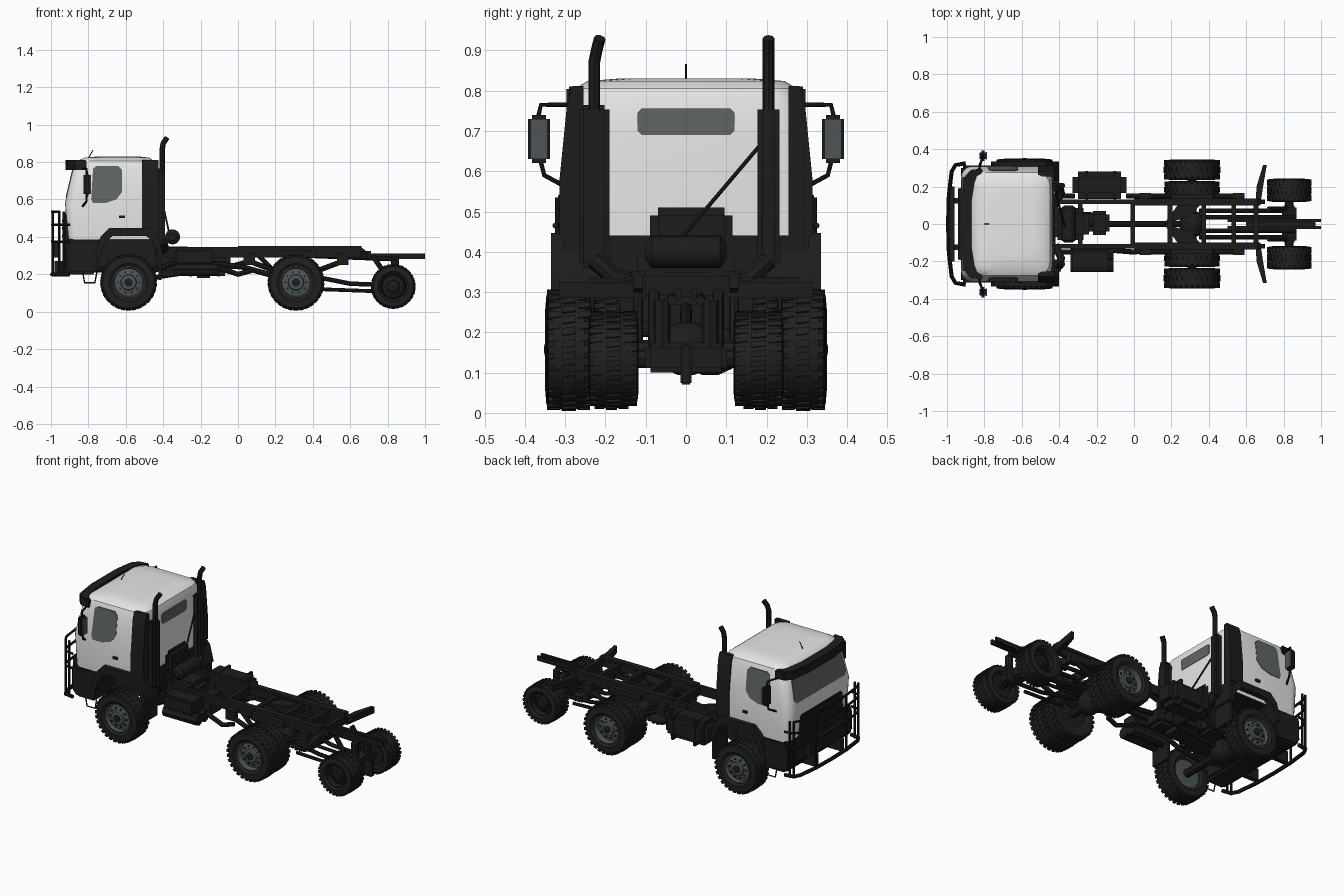
import bpy, bmesh, math
from mathutils import Vector

if "Cube" in bpy.data.objects:
    bpy.data.objects.remove(bpy.data.objects["Cube"])

def material(name, c):
    m = bpy.data.materials.new(name)
    m.diffuse_color = (*c, 1)
    m.use_nodes = True
    m.node_tree.nodes["Principled BSDF"].inputs["Base Color"].default_value = m.diffuse_color
    return m

WHITE = material("cab white", (0.81, 0.81, 0.81))
BLACK = material("chassis black", (0.012, 0.012, 0.012))
TYRE = material("tyre black", (0.015, 0.015, 0.015))
GLASS = material("window grey", (0.115, 0.128, 0.128))
RIM = material("rim grey", (0.075, 0.09, 0.092))

def finish(name, bm, *mats):
    bmesh.ops.recalc_face_normals(bm, faces=bm.faces)
    me = bpy.data.meshes.new(name)
    bm.to_mesh(me)
    bm.free()
    for m in mats:
        me.materials.append(m)
    ob = bpy.data.objects.new(name, me)
    bpy.context.collection.objects.link(ob)
    return ob

def prism(name, pts, axis, a, b, mat, bevel=0.0):
    """Extrude a 2D outline along an axis: x->(y,z), y->(x,z), z->(x,y)."""
    put = {'x': lambda p, t: (t, p[0], p[1]), 'y': lambda p, t: (p[0], t, p[1]),
           'z': lambda p, t: (p[0], p[1], t)}[axis]
    bm = bmesh.new()
    lo = [bm.verts.new(put(p, a)) for p in pts]
    hi = [bm.verts.new(put(p, b)) for p in pts]
    bm.faces.new(lo)
    bm.faces.new(hi)
    for i in range(len(pts)):
        j = (i + 1) % len(pts)
        bm.faces.new((lo[i], lo[j], hi[j], hi[i]))
    if bevel:
        bmesh.ops.bevel(bm, geom=bm.edges[:], offset=bevel, segments=2, affect='EDGES')
    return finish(name, bm, mat)

def box(name, x0, x1, y0, y1, z0, z1, mat=BLACK, bevel=0.0):
    return prism(name, [(x0, y0), (x1, y0), (x1, y1), (x0, y1)], 'z', z0, z1, mat, bevel)

def tube(name, pts, r, mat=BLACK):
    cu = bpy.data.curves.new(name, 'CURVE')
    cu.dimensions = '3D'
    cu.bevel_depth, cu.bevel_resolution, cu.use_fill_caps = r, 2, True
    sp = cu.splines.new('POLY')
    sp.points.add(len(pts) - 1)
    for p, c in zip(sp.points, pts):
        p.co = (*c, 1)
    cu.materials.append(mat)
    ob = bpy.data.objects.new(name, cu)
    bpy.context.collection.objects.link(ob)
    return ob

def lathe(name, prof, x, z, mat, y=0, s=1, n=40, ring=False):
    """Spin (radius, offset) points about an axle parallel to y; ring leaves the middle open."""
    bm = bmesh.new()
    rings = [[bm.verts.new((x + r * math.cos(math.tau * k / n), y + s * o,
                            z + r * math.sin(math.tau * k / n))) for k in range(n)] for r, o in prof]
    for A, B in zip(rings, rings[1:] + ([rings[0]] if ring else [])):
        for k in range(n):
            j = (k + 1) % n
            bm.faces.new((A[k], A[j], B[j], B[k]))
    if not ring:
        bm.faces.new(rings[0])
        bm.faces.new(rings[-1])
    return finish(name, bm, mat)

def wheel(name, x, z, R, y, w, s, rim, dish):
    """Tyre with tread lugs and a bolted rim; y is the tyre's middle."""
    h, ri, t = w / 2, R * 0.56, R - 0.005
    lathe(name + "_tyre", [(ri, -h * .8), (ri * 1.2, -h), (t * .93, -h * .95), (t, -h * .7), (t, h * .7),
                           (t * .93, h * .95), (ri * 1.2, h), (ri, h * .8)], x, z, TYRE, y, s, 48, True)
    bm = bmesh.new()
    n = 30
    for k in range(n):
        for row in (-1, 0, 1):
            a = math.tau * (k + 0.5 * (row == 0)) / n
            c, d = (row * h * .66, h * .27) if row else (0, h * .3)
            vs = []
            for r in (t * .95, R if row == 0 else R - .002):
                for da, dy in ((-.075, -1), (.045, -1), (.075, 1), (-.045, 1)):
                    vs.append(bm.verts.new((x + r * math.cos(a + da), y + c + dy * d, z + r * math.sin(a + da))))
            for f in ((0, 1, 2, 3), (4, 5, 6, 7), (0, 1, 5, 4), (1, 2, 6, 5), (2, 3, 7, 6), (3, 0, 4, 7)):
                bm.faces.new([vs[i] for i in f])
    finish(name + "_tread", bm, TYRE)
    lathe(name + "_rim", [(ri, -h * .7), (ri * 1.02, h * .82), (ri * .95, h * .86), (ri * .88, dish),
                          (ri * .5, dish + .008), (ri * .46, dish + .02), (ri * .2, dish + .024)], x, z, rim, y, s)
    for k in range(10):
        a = math.tau * k / 10
        lathe(name + "_bolt", [(.005, dish), (.005, dish + .013)], x + ri * .66 * math.cos(a),
              z + ri * .66 * math.sin(a), BLACK, y, s, 6)
    lathe(name + "_hub_cap", [(ri * .26, dish), (ri * .26, dish + .027), (ri * .1, dish + .03)], x, z, BLACK, y, s, 16)

# Cab shell: rounded plan sections (z, front x, rear x, half width, corner radius)
secs = [(.385, -.905, -.435, .303, .04), (.44, -.912, -.435, .306, .05), (.58, -.925, -.432, .308, .06),
        (.68, -.902, -.435, .298, .06), (.77, -.88, -.44, .286, .06), (.806, -.858, -.45, .275, .07),
        (.824, -.82, -.475, .245, .07), (.83, -.75, -.53, .17, .07)]
bm = bmesh.new()
rings = []
for z, x0, x1, w, r in secs:
    ring = []
    for cx, cy, a0 in ((x1 - r, w - r, 0), (x0 + r, w - r, 90), (x0 + r, r - w, 180), (x1 - r, r - w, 270)):
        for k in range(6):
            a = math.radians(a0 + 18 * k)
            ring.append(bm.verts.new((cx + r * math.cos(a), cy + r * math.sin(a), z)))
    rings.append(ring)
for A, B in zip(rings, rings[1:]):
    for k in range(24):
        j = (k + 1) % 24
        bm.faces.new((A[k], A[j], B[j], B[k]))
bm.faces.new(rings[0]).material_index = 1
bm.faces.new(rings[-1])
finish("cab_shell", bm, WHITE, BLACK)

# Windscreen, rear window and side windows as thin plates on the shell
def plate(name, pts, push, mat=GLASS):
    bm = bmesh.new()
    p = Vector(push)
    lo = [bm.verts.new(Vector(q) - p) for q in pts]
    hi = [bm.verts.new(Vector(q) + p) for q in pts]
    bm.faces.new(lo)
    bm.faces.new(hi)
    for i in range(len(pts)):
        j = (i + 1) % len(pts)
        bm.faces.new((lo[i], lo[j], hi[j], hi[i]))
    return finish(name, bm, mat)

front_x = lambda z: -.925 + (z - .58) * .235
side_y = lambda z: .308 - max(0, z - .58) * .112
plate("windscreen", [(front_x(z), y, z) for y, z in ((-.25, .63), (-.23, .61), (.23, .61), (.25, .63),
      (.235, .765), (-.235, .765))], (-.004, 0, 0))
plate("rear_window", [(-.438, y, z) for y, z in ((-.12, .7), (-.11, .69), (.11, .69), (.12, .7),
      (.12, .745), (.11, .756), (-.11, .756), (-.12, .745))], (.0045, 0, 0))
win = [(-.785, .6), (-.775, .765), (-.755, .78), (-.64, .78), (-.62, .76), (-.62, .64), (-.65, .6), (-.71, .58), (-.775, .58)]
for s in (1, -1):
    plate("side_window", [(x, s * side_y(z), z) for x, z in win], (0, .003, 0))
    box("door_handle", -.635, -.605, s * .305, s * .315, .5, .515)
# Sun visor wrapped round the corners, aerial, grille, front bumper
out = [(-.81, .297), (-.875, .289), (-.91, .245), (-.922, .12)]
inn = [(-.87, .12), (-.86, .22), (-.845, .262), (-.81, .272)]
prism("sun_visor", out + [(x, -y) for x, y in reversed(out)] + [(x, -y) for x, y in reversed(inn)] + inn,
      'z', .757, .81, BLACK, .006)
tube("aerial", [(-.8, 0, .82), (-.775, 0, .865)], .0025)
box("grille", -.932, -.89, -.2, .2, .36, .525, BLACK, .008)
for z in (.4, .44, .48):
    box("grille_slat", -.94, -.925, -.19, .19, z, z + .012)
prism("front_bumper", [(-.925, .24), (-.89, .2), (-.76, .2), (-.735, .3), (-.735, .39), (-.92, .39)], 'y', -.312, .312, BLACK, .012)
box("cab_rear_sill", -.46, -.425, -.306, .306, .35, .44)
for s in (1, -1):
    # Wheel arch
    arch = [(-.765, .3), (-.735, .4), (-.69, .447), (-.47, .447), (-.425, .4), (-.4, .3),
            (-.42, .29), (-.45, .37), (-.49, .405), (-.67, .405), (-.71, .37), (-.74, .29)]
    prism("wheel_arch", arch, 'y', s * .2, s * .335, BLACK)
    box("arch_mudflap", -.425, -.41, s * .2, s * .33, .17, .31)
    # Intake column at the cab's back corner
    prism("intake_column", [(s * y, z) for y, z in ((.255, .44), (.314, .44), (.314, .58), (.304, .68), (.295, .77),
          (.282, .812), (.255, .812))], 'x', -.512, -.425, BLACK)
    # Exhaust stack
    y = -.228 if s < 0 else .205
    w = .038 if s < 0 else .027
    box("stack_shield", -.44, -.39, y - w, y + w, .36, .765, BLACK, .012)
    tube("stack_pipe", [(-.405, y, .74), (-.405, y, .87), (-.4, y + (.006 if s < 0 else 0), .9),
                        (-.38, y + (.014 if s < 0 else 0), .93)], .0145)
    tube("stack_elbow", [(-.4, y, .38), (-.39, y * .8, .34), (-.42, y * .5, .32)], .022)
    # Mirror with arms
    box("mirror", -.825, -.79, s * .338, s * .392, .62, .74, BLACK, .01)
    box("mirror_glass", -.792, -.787, s * .344, s * .386, .63, .73, RIM)
    tube("mirror_arm", [(-.83, s * .285, .765), (-.81, s * .36, .765), (-.808, s * .367, .735)], .006)
    tube("mirror_arm", [(-.83, s * .305, .565), (-.81, s * .352, .59), (-.808, s * .362, .63)], .006)
    # Step hoop under the door
    tube("cab_step", [(-.83, s * .3, .21), (-.82, s * .3, .155), (-.765, s * .3, .155), (-.755, s * .3, .21)], .004)

# Bull bar: bent rails and a few uprights
plan = [(-.9, -.325), (-.955, -.315), (-.975, -.28), (-.99, -.15), (-.994, 0),
        (-.99, .15), (-.975, .28), (-.955, .315), (-.9, .325)]
for z in (.465, .375, .2):
    tube("bull_bar_rail", [(x, y, z) for x, y in plan], .007 if z > .3 else .011)
tube("bull_bar_top", [(x, y, .535) for x, y in plan[1:-1]], .007)
for x, y in plan[1:-1:2] + [(-.93, -.318), (-.93, .318)]:
    tube("bull_bar_upright", [(x, y, .19), (x, y, .535)], .007)
prism("bull_bar_plate", [(-.985, -.2), (-.99, 0), (-.985, .2), (-.96, .2), (-.96, -.2)], 'z', .29, .37, BLACK)
for s in (1, -1):
    box("bull_bar_mount", -.98, -.85, s * .11, s * .14, .2, .27)

# Wheels: steering, dual drive, and small trailing pair
for s in (1, -1):
    wheel("front_wheel", -.585, .157, .152, s * .292, .115, s, RIM, .03)
    wheel("drive_outer_wheel", .31, .157, .152, s * .29, .11, s, RIM, .015)
    wheel("drive_inner_wheel", .31, .157, .15, s * .185, .09, s, BLACK, 0)
    wheel("trailing_wheel", .83, .135, .12, s * .18, .125, s, BLACK, .02)

# Ladder frame with cross members, deck and rear beam
for s in (1, -1):
    prism("chassis_rail", [(-.9, .27), (-.4, .29), (.66, .29), (.7, .31), (.66, .345), (-.4, .345), (-.9, .33)],
          'y', s * .108, s * .13, BLACK)
    prism("rear_beam", [(.675, s * .1), (.69, s * .2), (.71, s * .315), (.69, s * .315), (.655, s * .2), (.65, s * .1)],
          'z', .285, .325, BLACK)
    box("upper_rail", 0, .66, s * .1, s * .135, .335, .352)
    tube("trailing_arm", [(.35, s * .07, .2), (.6, s * .07, .15), (.85, s * .07, .14)], .012)
    tube("lower_link", [(.45, s * .07, .12), (.72, s * .07, .11)], .01)
    tube("upper_link", [(.36, s * .035, .3), (.86, s * .035, .28)], .012)
    tube("leaf_spring", [(.06, s * .15, .27), (.18, s * .15, .225), (.31, s * .15, .205), (.44, s * .15, .225), (.56, s * .15, .27)], .014)
    tube("front_leaf_spring", [(-.85, s * .15, .25), (-.7, s * .15, .22), (-.585, s * .15, .2), (-.45, s * .15, .22), (-.32, s * .15, .27)], .014)
    tube("shock_absorber", [(.1, s * .12, .31), (.25, s * .12, .16)], .013)
    tube("rear_shock", [(.72, s * .08, .3), (.82, s * .08, .15)], .014)
    tube("air_bag", [(.84, s * .06, .15), (.84, s * .06, .28)], .022)
    for x in (.03, .53):
        box("spring_hanger", x, x + .06, s * .13, s * .165, .25, .31)
    box("drive_mount_plate", .2, .42, s * .1, s * .16, .29, .33)
for x in (-.3, -.02, .18, .36, .52, .64):
    box("cross_member", x, x + .025, -.11, .11, .29, .34)
for s in (1, -1):
    prism("gusset_plate", [(.16, 0), (.24, s * .11), (.36, s * .11), (.3, s * .04)], 'z', .31, .325, BLACK)
    box("tow_beam", .5, 1.0, s * .012, s * .026, .283, .31)
box("tow_beam_web", .6, .97, -.015, .015, .288, .3)
box("hitch", .86, .92, -.014, .014, .07, .17, BLACK, .004)

# Axles, differentials and driveshafts
for x, z, w in ((-.585, .157, .25), (.31, .157, .25), (.83, .135, .15)):
    tube("axle", [(x, -w, z), (x, w, z)], .024)
ball = [(.02, -.07), (.05, -.055), (.066, -.02), (.066, .02), (.05, .055), (.02, .07)]
lathe("drive_differential", ball, .31, .16, BLACK)
lathe("front_differential", ball, -.585, .16, BLACK, .06)
box("trailing_axle_carrier", .79, .87, -.1, .1, .1, .175, BLACK, .012)
tube("driveshaft", [(-.25, 0, .27), (.02, 0, .24), (.27, 0, .17)], .015)
tube("front_driveshaft", [(-.2, .05, .22), (-.53, .06, .17)], .012)

# Engine, gearbox and the gear behind the cab
box("engine", -.85, -.42, -.14, .14, .21, .42, BLACK, .02)
box("gearbox", -.44, -.24, -.085, .085, .19, .35, BLACK, .03)
box("engine_cover", -.45, -.405, -.09, .115, .36, .51, BLACK, .02)
lathe("air_cleaner", [(.02, -.1), (.04, -.085), (.04, .085), (.02, .1)], -.35, .4, BLACK, 0, 1, 24)
tube("cab_prop", [(-.37, -.015, .43), (-.42, .18, .66)], .005)
box("transfer_case", -.24, -.13, -.06, .07, .18, .29, BLACK, .02)
# Fuel tank on one side, battery box and air tanks on the other
box("fuel_tank", -.33, -.04, .135, .28, .19, .335, BLACK, .03)
for x in (-.26, -.11):
    box("tank_strap", x, x + .015, .132, .283, .187, .338)
box("battery_box", -.34, -.13, -.25, -.135, .25, .335, BLACK, .012)
for y in (-.16, -.22):
    tube("air_tank", [(-.34, y, .228), (-.11, y, .228)], .036)
for pts in ([(-.12, -.14, .24), (0, -.15, .2), (.07, -.14, .22)], [(-.04, .15, .24), (.06, .15, .27)]):
    tube("frame_pipe", pts, .014)

# Turn curves into meshes and smooth the rounded parts
bpy.ops.object.select_all(action='SELECT')
bpy.context.view_layer.objects.active = bpy.data.objects["cab_shell"]
bpy.ops.object.convert(target='MESH')
bpy.ops.object.shade_smooth_by_angle(angle=math.radians(35))
